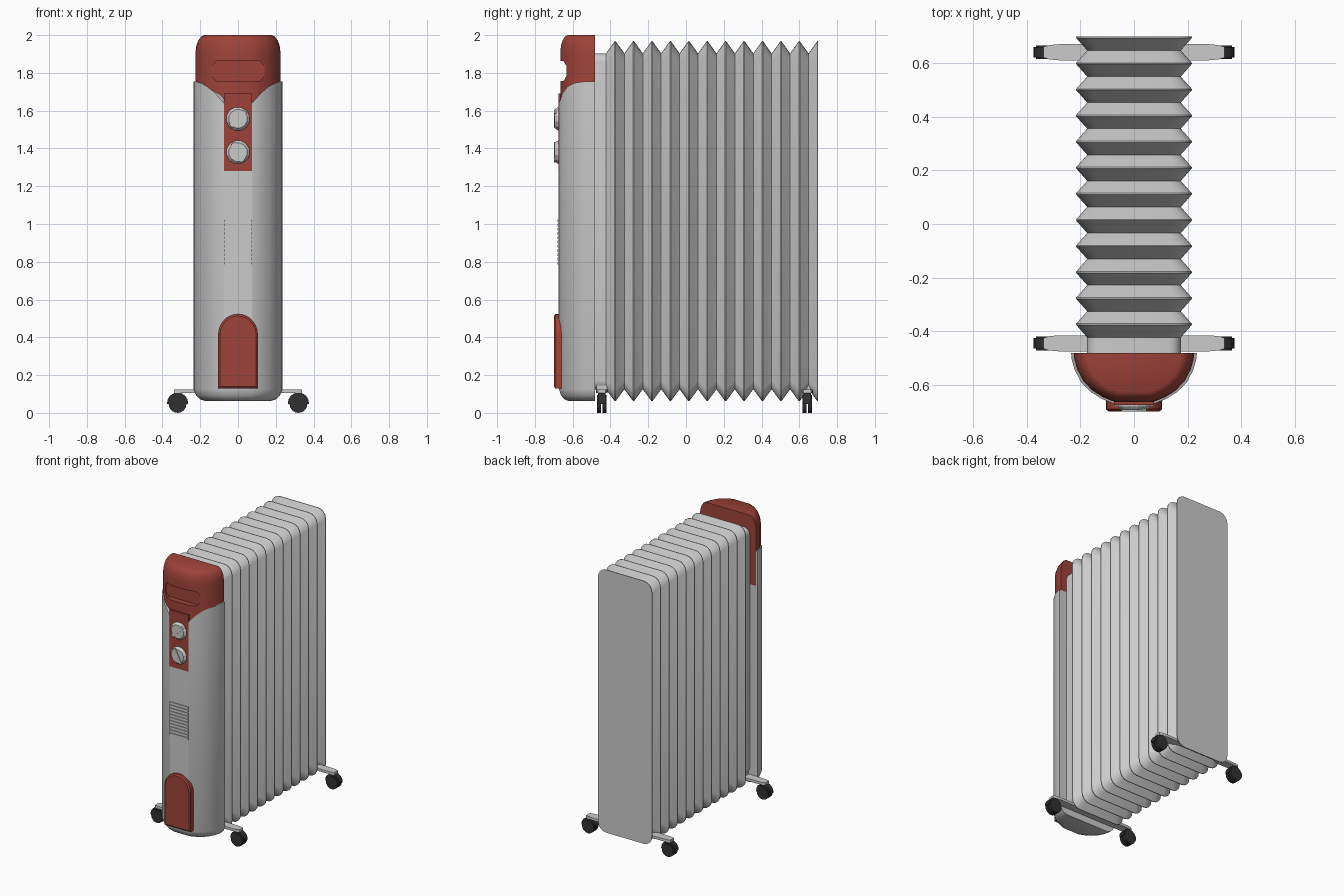
import bpy, bmesh, math
from mathutils import Vector

if "Cube" in bpy.data.objects:
    bpy.data.objects.remove(bpy.data.objects["Cube"])


def material(name, rgb):
    m = bpy.data.materials.new(name)
    m.diffuse_color = (*rgb, 1)
    m.use_nodes = True
    m.node_tree.nodes["Principled BSDF"].inputs["Base Color"].default_value = m.diffuse_color
    return m


RED = material("red_plastic", (0.34, 0.055, 0.04))
BLACK = material("black_rubber", (0.03, 0.03, 0.03))


def loft(name, rings, mat=None, smooth=None):
    """Skin a list of equal-length rings and close both ends."""
    bm = bmesh.new()
    vs = [[bm.verts.new(p) for p in r] for r in rings]
    n = len(rings[0])
    for a, b in zip(vs, vs[1:]):
        for i in range(n):
            j = (i + 1) % n
            bm.faces.new((a[i], a[j], b[j], b[i]))
    bm.faces.new(vs[0])
    bm.faces.new(vs[-1])
    bmesh.ops.recalc_face_normals(bm, faces=bm.faces)
    me = bpy.data.meshes.new(name)
    bm.to_mesh(me)
    bm.free()
    ob = bpy.data.objects.new(name, me)
    bpy.context.collection.objects.link(ob)
    if mat:
        me.materials.append(mat)
    if smooth:
        shade(ob, smooth)
    return ob


def shade(ob, angle):
    bpy.ops.object.select_all(action='DESELECT')
    ob.select_set(True)
    bpy.context.view_layer.objects.active = ob
    bpy.ops.object.shade_smooth_by_angle(angle=math.radians(angle))


def prism_y(name, pts, y0, y1, mat=None, smooth=None):
    return loft(name, [[(x, y, z) for x, z in pts] for y in (y0, y1)], mat, smooth)


def prism_z(name, pts, z0, z1, mat=None):
    return loft(name, [[(x, y, z) for x, y in pts] for z in (z0, z1)], mat)


def rect(x0, x1, z0, z1):
    return [(x0, z0), (x1, z0), (x1, z1), (x0, z1)]


def arc(cx, cz, r, a0, a1, n):
    return [(cx + r * math.cos(math.radians(a0 + (a1 - a0) * i / n)),
             cz + r * math.sin(math.radians(a0 + (a1 - a0) * i / n))) for i in range(n + 1)]


def round_rect(hx, z0, z1, r, n=4):
    pts = []
    for cx, cz, a in ((hx - r, z1 - r, 0), (r - hx, z1 - r, 90),
                      (r - hx, z0 + r, 180), (hx - r, z0 + r, 270)):
        pts += arc(cx, cz, r, a, a + 90, n)
    return pts


# Radiator fins: one bellows-like stack of rounded plates
valley = round_rect(0.175, 0.125, 1.903, 0.045)
ridge = round_rect(0.216, 0.062, 1.968, 0.065)
STEP = 0.0975
profile = [(-0.485, valley), (-0.424, valley)]
for i in range(12):
    y = -0.375 + STEP * i
    profile += [(y - 0.0025, ridge), (y + 0.0025, ridge)]
    if i < 11:
        profile.append((y + STEP / 2, valley))
loft("radiator_fins", [[(x, y, z) for x, z in s] for y, s in profile], smooth=28)

# Control housing: half section mirrored about x
BACK = -0.482
half = [(0.235, BACK), (0.233, -0.505), (0.222, -0.545), (0.197, -0.592),
        (0.163, -0.627), (0.122, -0.653), (0.075, -0.672)]
section = [(-x, y) for x, y in half] + half[::-1]


def ring(z, s, sx=1.0, sy=1.0):
    return [(x * s * sx, BACK + (y - BACK) * s * sy, z) for x, y in section]


def shoulder(x):
    """Height of the grey shell's upper edge, dipping to a V in front."""
    t = min(1, max(0, (abs(x) - 0.075) / 0.16))
    return 1.64 + 0.115 * (1 - (1 - t) ** 1.8)


rings = [ring(0.063, 0.74), ring(0.073, 0.86), ring(0.093, 0.945), ring(0.125, 1.0)]
rings.append([(x, y, shoulder(x)) for x, y in section])
loft("housing_shell", rings, smooth=32)

# Red cap with a handle recess cut into its front
cap = loft("housing_cap", [ring(z, s, 0.957, 0.965) for z, s in
                           ((1.5, 1), (1.91, 1), (1.945, 0.98), (1.972, 0.935),
                            (1.991, 0.87), (2.0, 0.79))], RED)
recess = [(-0.14, 1.785), (-0.115, 1.757), (0.115, 1.757), (0.14, 1.785),
          (0.14, 1.835), (0.115, 1.862), (-0.115, 1.862), (-0.14, 1.835)]
cutter = prism_y("recess_cutter", recess, -0.75, -0.625, RED)
cutter.hide_render = True
mod = cap.modifiers.new("recess", 'BOOLEAN')
mod.operation = 'DIFFERENCE'
mod.object = cutter
bpy.context.view_layer.objects.active = cap
bpy.ops.object.modifier_apply(modifier=mod.name)
bpy.data.objects.remove(cutter)
shade(cap, 32)

# Front strips and vent slats
prism_y("control_panel", rect(-0.075, 0.075, 1.28, 1.69), -0.676, -0.64, RED)
prism_y("front_strip", rect(-0.075, 0.075, 0.13, 1.28), -0.675, -0.64)
for i in range(11):
    z = 0.785 + i * 0.0225
    prism_y(f"vent_slat_{i + 1}", rect(-0.075, 0.075, z, z + 0.015), -0.680, -0.66)

# Arched lower panel with a bevelled rim
arch = [(-0.105, 0.13), (0.105, 0.13)] + arc(0, 0.418, 0.105, 0, 180, 14)
inner = [(x * 0.91, 0.325 + (z - 0.325) * 0.95) for x, z in arch]
loft("lower_panel", [[(x, y, z) for x, z in p] for y, p in
                     ((-0.66, arch), (-0.692, arch), (-0.70, inner))], RED, 25)

# Dials with a diagonal grip bar
for name, cz, ang in (("upper_dial", 1.557, 45), ("lower_dial", 1.38, 118)):
    loft(name, [[(x, y, z) for x, z in arc(0, cz, r, 15, 345, 11)] for y, r in
                ((-0.67, 0.064), (-0.682, 0.062), (-0.695, 0.05))])
    c, s = math.cos(math.radians(ang)), math.sin(math.radians(ang))
    bar = [(u * c - v * s, cz + u * s + v * c)
           for u, v in rect(-0.055, 0.055, -0.012, 0.012)]
    prism_y(name + "_grip", bar, -0.70, -0.675)

# Caster axles: flat bars with narrowed ends, and a hooded twin wheel each side
for name, cy in (("front", -0.446), ("rear", 0.642)):
    side = [(0.28, -0.03), (0.315, -0.027), (0.338, -0.02),
            (0.338, 0.02), (0.315, 0.027), (0.28, 0.03)]
    outline = side + [(-x, -y) for x, y in side]
    prism_z(name + "_axle_bar", [(x, cy + y) for x, y in outline], 0.106, 0.124)
    prism_z(name + "_bracket", [(x, cy + y) for x, y in rect(-0.17, 0.17, -0.028, 0.028)],
            0.12, 0.145)
    for tag, cx in (("left", -0.32), ("right", 0.32)):
        hood = arc(cx, 0.052, 0.056, -5, 185, 8)
        prism_y(f"{name}_{tag}_caster_hood", hood, cy - 0.02, cy + 0.02, BLACK)
        for k, d in (("a", -1), ("b", 1)):
            wheel = arc(cx, 0.047, 0.047, 0, 337.5, 15)
            prism_y(f"{name}_{tag}_wheel_{k}", wheel, cy + d * 0.005, cy + d * 0.026,
                    BLACK, 35)
